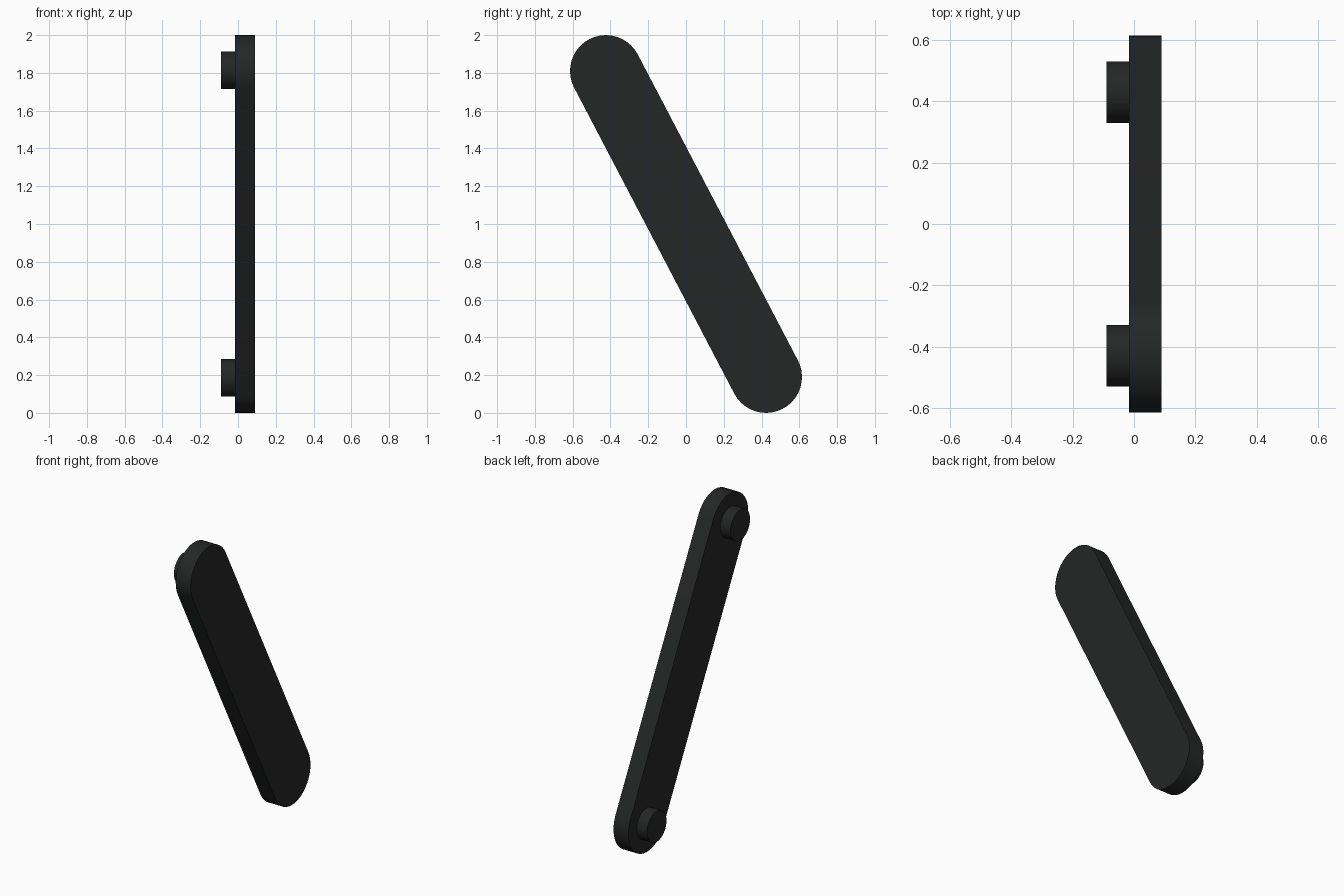
import bpy, bmesh, math
from mathutils import Matrix

if "Cube" in bpy.data.objects:
    bpy.data.objects.remove(bpy.data.objects["Cube"])

R = 0.19                       # radius of the rounded ends
CY, CZ = 0.424, 0.81           # half offsets between end centres
X0, X1, XP = -0.017, 0.09, -0.09
SEG = 20

mat = bpy.data.materials.new("black_plastic")
mat.diffuse_color = (0.018, 0.02, 0.019, 1)
mat.use_nodes = True
mat.node_tree.nodes["Principled BSDF"].inputs["Base Color"].default_value = mat.diffuse_color


def extrude_profile(name, pts, xa, xb):
    """Solid prism from a y-z outline, running from xa to xb."""
    bm = bmesh.new()
    face = bm.faces.new([bm.verts.new((xa, y, z)) for y, z in pts])
    ext = bmesh.ops.extrude_face_region(bm, geom=[face])
    verts = [v for v in ext["geom"] if isinstance(v, bmesh.types.BMVert)]
    bmesh.ops.translate(bm, verts=verts, vec=(xb - xa, 0, 0))
    bmesh.ops.recalc_face_normals(bm, faces=bm.faces)
    me = bpy.data.meshes.new(name)
    bm.to_mesh(me)
    bm.free()
    ob = bpy.data.objects.new(name, me)
    bpy.context.collection.objects.link(ob)
    me.materials.append(mat)
    bpy.ops.object.select_all(action='DESELECT')
    ob.select_set(True)
    bpy.context.view_layer.objects.active = ob
    bpy.ops.object.shade_smooth_by_angle(angle=math.radians(30))
    return ob


def arc(cy, cz, r, start, sweep, n):
    return [(cy + r * math.cos(start + sweep * i / n),
             cz + r * math.sin(start + sweep * i / n)) for i in range(n + 1)]


# Slanted bar with semicircular ends
axis = math.atan2(CZ, -CY)
upper = arc(-CY, 1 + CZ, R, axis - math.pi / 2, math.pi, SEG)
lower = arc(CY, 1 - CZ, R, axis + math.pi / 2, math.pi, SEG)
extrude_profile("bar", upper + lower, X0, X1)

# Round pegs on the inner side, one at each end
for name, s in (("upper_peg", 1), ("lower_peg", -1)):
    ring = arc(-s * 0.428, 1 + s * 0.814, 0.1, 0, 2 * math.pi, 32)[:-1]
    extrude_profile(name, ring, XP, X0 + 0.005)
